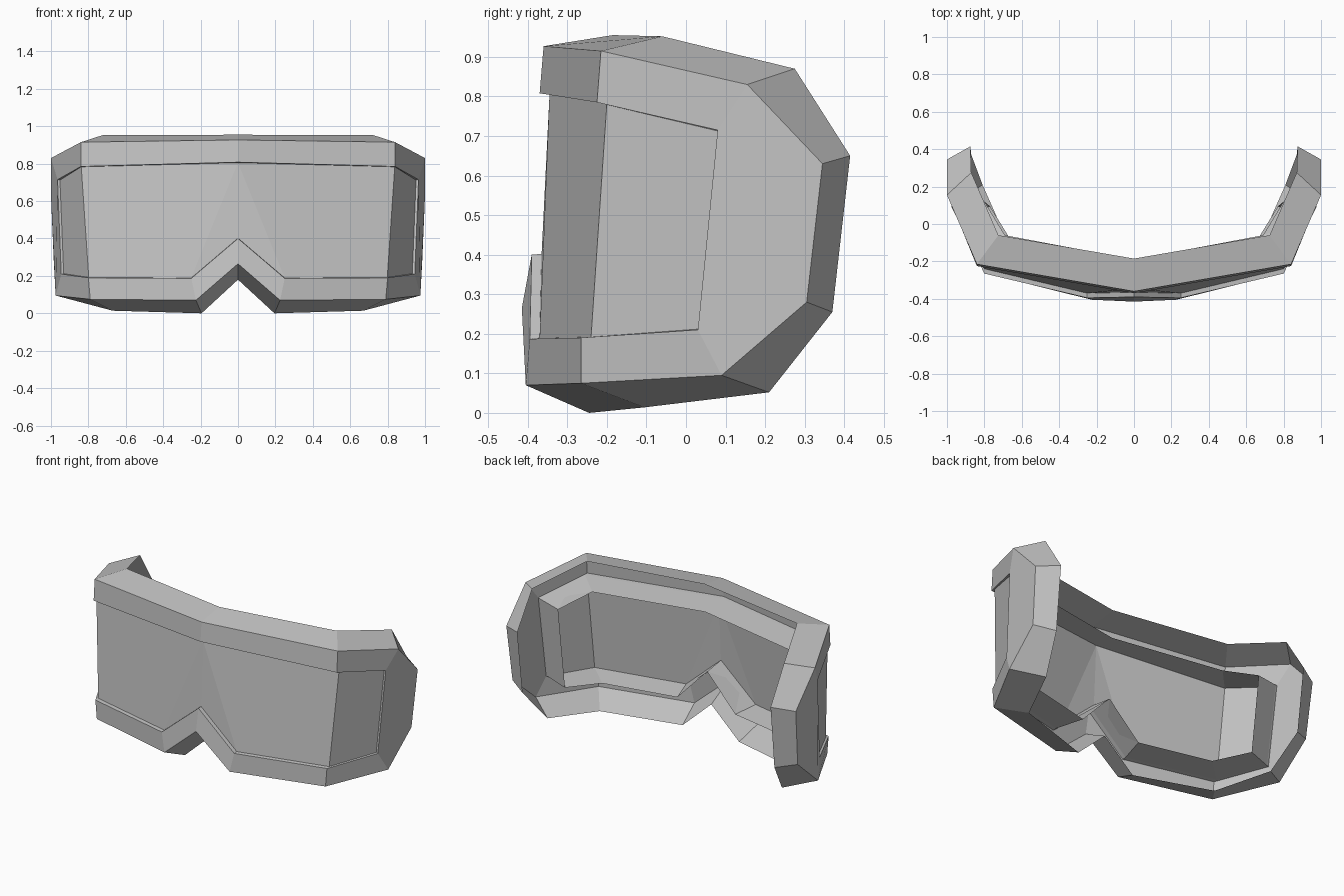
import bpy
import bmesh

cube = bpy.data.objects.get("Cube")
if cube:
    bpy.data.objects.remove(cube, do_unlink=True)

GREY = (0.55, 0.55, 0.55, 1.0)
grey = bpy.data.materials.new("plain grey")
grey.use_nodes = True
grey.diffuse_color = GREY
grey.node_tree.nodes["Principled BSDF"].inputs["Base Color"].default_value = GREY


def add_ring(bm, points):
    return [bm.verts.new(p) for p in points]


def bridge(bm, a, b):
    """Join two half rings of equal length."""
    for i in range(len(a) - 1):
        bm.faces.new([a[i], a[i + 1], b[i + 1], b[i]])


def panel(bm, r):
    """Fill a half ring with a nose facet, a front pane and a side pane."""
    bm.faces.new([r[0], r[5], r[6]])
    bm.faces.new([r[0], r[1], r[4], r[5]])
    bm.faces.new([r[1], r[2], r[3], r[4]])


def finish(bm, name):
    """Mirror the half mesh and make a flat shaded object."""
    bmesh.ops.mirror(bm, geom=bm.verts[:] + bm.edges[:] + bm.faces[:],
                     axis='X', merge_dist=0.001)
    bmesh.ops.remove_doubles(bm, verts=bm.verts[:], dist=0.0005)
    bmesh.ops.recalc_face_normals(bm, faces=bm.faces[:])
    mesh = bpy.data.meshes.new(name)
    bm.to_mesh(mesh)
    bm.free()
    mesh.materials.append(grey)
    obj = bpy.data.objects.new(name, mesh)
    bpy.context.collection.objects.link(obj)


# Half rings run from the top centre, round the side, to the nose notch
frame_front = [(0, -.36, .927), (.84, -.215, .915), (1, .155, .83),
               (1, .345, .63), (.985, .305, .28), (.975, .09, .095),
               (.79, -.265, .075), (.225, -.405, .07), (0, -.415, .265)]
frame_back = [(0, -.185, .955), (.725, -.06, .952), (.87, .275, .87),
              (.875, .415, .65), (.87, .37, .255), (.81, .21, .052),
              (.67, -.105, .014), (.195, -.245, 0), (0, -.25, .18)]
frame_lip = [(0, -.37, .808), (.84, -.225, .785), (.965, .08, .715),
             (.945, .03, .21), (.8, -.265, .19), (.25, -.395, .187),
             (0, -.39, .4)]
lens_front = [(0, -.345, .805), (.838, -.2, .783), (.952, .083, .712),
              (.932, .033, .212), (.798, -.24, .192), (.25, -.37, .189),
              (0, -.365, .402)]
seal_crest = [(0, -.19, .78), (.69, -.06, .77), (.8, .12, .7),
              (.77, .095, .21), (.65, -.1, .195), (.2, -.2, .19),
              (0, -.21, .4)]
lens_back = [(0, -.325, .79), (.815, -.19, .76), (.93, .075, .695),
             (.91, .03, .225), (.785, -.22, .212), (.24, -.345, .207),
             (0, -.345, .42)]

# Frame: an open folded shell, with one many sided facet on each flank
bm = bmesh.new()
front = add_ring(bm, frame_front)
back = add_ring(bm, frame_back)
lip = add_ring(bm, frame_lip)
step = add_ring(bm, lens_front)
bridge(bm, front, back)
bridge(bm, front[:3], lip[:3])
bridge(bm, front[5:], lip[3:])
bm.faces.new(front[2:6] + [lip[3], lip[2]])
bridge(bm, lip, step)
finish(bm, "goggle_frame")

# Lens and face seal: a faceted pane with a tapered ridge behind its edge
bm = bmesh.new()
outer = add_ring(bm, lens_front)
crest = add_ring(bm, seal_crest)
inner = add_ring(bm, lens_back)
panel(bm, outer)
bridge(bm, outer, crest)
bridge(bm, crest, inner)
panel(bm, inner)
finish(bm, "lens_and_face_seal")
